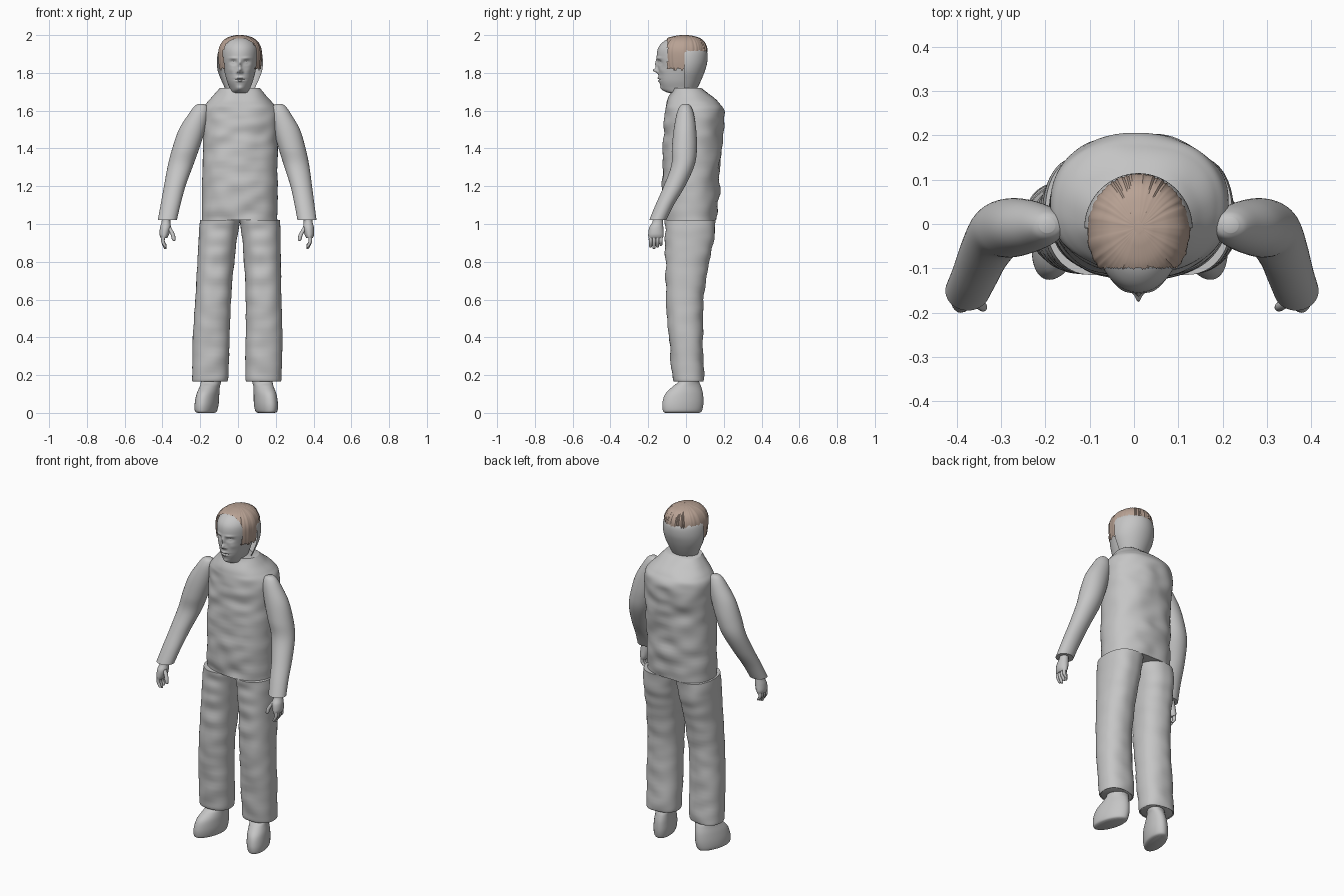
import bpy
import bmesh
from math import sin, cos, pi, exp, radians, copysign
from mathutils import Vector, noise

default_cube = bpy.data.objects.get("Cube")
if default_cube:
    bpy.data.objects.remove(default_cube, do_unlink=True)


def make_material(name, colour):
    material = bpy.data.materials.new(name)
    material.use_nodes = True
    material.diffuse_color = (*colour, 1)
    material.node_tree.nodes["Principled BSDF"].inputs["Base Color"].default_value = (*colour, 1)
    return material


GREY = make_material("plain grey", (.56, .56, .56))
BROWN = make_material("hair brown", (.48, .36, .295))


def smooth_rows(rows, steps):
    """Spline through the section rows."""
    padded = [rows[0], *rows, rows[-1]]
    result = []
    for i in range(len(rows) - 1):
        window = padded[i:i + 4]
        for step in range(steps):
            t = step / steps
            result.append([
                b + t * (c - a) / 2 + t * t * (2 * a - 5 * b + 4 * c - d) / 2
                + t ** 3 * (3 * b - a - 3 * c + d) / 2
                for a, b, c, d in zip(*window)])
    return result + [rows[-1]]


def loft(name, rows, material=GREY, sides=48, steps=6, power=2.0,
         shape=None, keep=None, capped=True):
    """Skin rings given as rows of (height, x min, x max, y min, y max)."""
    bm = bmesh.new()
    rings = []
    for z, x0, x1, y0, y1 in smooth_rows(rows, steps):
        ring = []
        for i in range(sides):
            angle = 2 * pi * i / sides
            u = copysign(abs(cos(angle)) ** (2 / power), cos(angle))
            v = copysign(abs(sin(angle)) ** (2 / power), sin(angle))
            p = Vector(((x0 + x1 + u * (x1 - x0)) / 2, (y0 + y1 + v * (y1 - y0)) / 2, z))
            ring.append(bm.verts.new(shape(p, u, v) if shape else p))
        rings.append(ring)
    for low, high in zip(rings, rings[1:]):
        for i in range(sides):
            j = (i + 1) % sides
            bm.faces.new((low[i], low[j], high[j], high[i]))
    if capped:
        bm.faces.new(rings[0])
        bm.faces.new(rings[-1])
    bmesh.ops.recalc_face_normals(bm, faces=bm.faces)
    if keep:
        unwanted = [f for f in bm.faces if not keep(f.calc_center_median())]
        bmesh.ops.delete(bm, geom=unwanted, context="FACES")
    mesh = bpy.data.meshes.new(name)
    bm.to_mesh(mesh)
    bm.free()
    mesh.materials.append(material)
    obj = bpy.data.objects.new(name, mesh)
    bpy.context.collection.objects.link(obj)
    bpy.ops.object.select_all(action="DESELECT")
    obj.select_set(True)
    bpy.context.view_layer.objects.active = obj
    bpy.ops.object.shade_smooth_by_angle(angle=radians(50))
    return obj


def pair(name, rows, shift, shape=None, **options):
    """Make a left part and its reflection, offset by a height rule."""
    def mirrored(p, u, v):
        q = shape(p, u, v) if shape else p.copy()
        q.x = shift(p.z) - q.x
        return q
    loft("left_" + name, rows, shape=shape, **options)
    loft("right_" + name, rows, shape=mirrored, **options)


def cloth(amount):
    """Gentle folds, stronger across than along the body."""
    def fold(p, u, v):
        n = noise.noise(Vector((p.x * 9, p.y * 9, p.z * 16)))
        return p + Vector((u * .4, v, 0)) * n * amount
    return fold


# Jacket body
loft("jacket", [
    (1.02, -.19, .21, -.115, .165), (1.2, -.19, .21, -.125, .175),
    (1.4, -.187, .21, -.12, .185), (1.52, -.187, .212, -.115, .2),
    (1.6, -.185, .21, -.11, .198), (1.64, -.165, .185, -.1, .175),
    (1.68, -.13, .15, -.088, .13), (1.72, -.095, .115, -.07, .085)],
    sides=96, steps=10, power=2.3, shape=cloth(.012))


# Trousers
def leg_shift(z):
    return .04 * z - .02


pair("trouser_leg", [
    (.17, .05, .22, -.06, .085), (.19, .04, .23, -.072, .095),
    (.4, .04, .235, -.09, .09), (.6, .04, .23, -.105, .092),
    (.8, .032, .227, -.108, .122), (.93, .02, .225, -.112, .15),
    (1.02, .01, .222, -.113, .162)],
    leg_shift, sides=64, steps=10, power=2.3, shape=cloth(.008))


# Shoes, with the toes turned out
def toe_out(p, u, v):
    return p + Vector((-p.y * .22, 0, 0))


pair("shoe", [
    (0, .105, .185, -.11, .07), (.01, .092, .2, -.122, .084),
    (.05, .085, .203, -.125, .092), (.1, .085, .197, -.11, .09),
    (.14, .085, .187, -.07, .08), (.165, .08, .185, -.04, .07),
    (.2, .08, .185, -.04, .07)], leg_shift, shape=toe_out)


# Sleeves
def arm_shift(z):
    return .05 * z - .06


pair("sleeve", [
    (1.02, .315, .416, -.195, -.105), (1.1, .3, .405, -.162, -.065),
    (1.2, .278, .392, -.118, -.005), (1.31, .243, .377, -.078, .045),
    (1.4, .215, .358, -.075, .058), (1.5, .188, .328, -.065, .054),
    (1.58, .175, .282, -.05, .042), (1.62, .18, .255, -.035, .028),
    (1.635, .2, .235, -.02, .015)], arm_shift)

# Hands: palm, four fingers and a thumb
pair("palm", [
    (.925, .362, .395, -.198, -.122), (.945, .352, .403, -.2, -.118),
    (.98, .345, .402, -.195, -.12), (1.01, .348, .395, -.178, -.122),
    (1.04, .345, .395, -.175, -.125)], arm_shift, sides=24)


def digit(name, path, radius):
    rows = [(z, x - radius * k, x + radius * k, y - radius * k, y + radius * k)
            for (x, y, z), k in zip(path, (.35, .85, 1, 1))]
    pair(name, rows, arm_shift, sides=12, steps=4)


for i, name in enumerate(("index", "middle", "ring", "little")):
    y = -.187 + i * .018
    tip = .868 + .008 * abs(i - 1)
    digit(name + "_finger", [(.368, y, tip), (.37, y, tip + .006),
                             (.383, y, .91), (.379, y, .95)], .0095)
digit("thumb", [(.325, -.188, .91), (.326, -.188, .917),
                (.333, -.183, .945), (.356, -.17, .985)], .011)

# Face features: side offset, height, width, tallness, push forward
FEATURES = [
    (0, 1.845, .009, .022, .012), (0, 1.813, .011, .012, .027),
    (.013, 1.804, .007, .006, .008), (.035, 1.856, .017, .011, -.014),
    (.035, 1.854, .011, .006, .008), (.035, 1.878, .022, .006, .005),
    (0, 1.773, .02, .005, .008), (0, 1.765, .025, .0025, -.007),
    (0, 1.757, .017, .005, .008), (0, 1.718, .02, .012, .008),
    (.048, 1.815, .016, .016, .004)]
MIDDLE = .01


def face(p, u, v):
    if v >= 0:
        return p
    side = abs(p.x - MIDDLE)
    push = sum(depth * exp(-((side - x) / w) ** 2 - ((p.z - z) / h) ** 2)
               for x, z, w, h, depth in FEATURES)
    return p - Vector((0, push, 0))


# Head and neck
loft("head", [
    (1.62, -.05, .07, -.05, .06), (1.68, -.045, .065, -.055, .055),
    (1.7, -.04, .06, -.108, .055), (1.72, -.045, .065, -.128, .06),
    (1.76, -.06, .08, -.143, .07), (1.82, -.075, .095, -.148, .085),
    (1.88, -.085, .105, -.155, .098), (1.93, -.084, .104, -.148, .098),
    (1.965, -.065, .085, -.12, .08), (1.985, -.035, .055, -.08, .045),
    (1.99, -.005, .025, -.03, .01)],
    sides=160, steps=12, shape=face)

# Smooth shell around the back of the head
loft("head_back", [
    (1.71, -.065, .085, -.075, .055), (1.76, -.088, .108, -.1, .08),
    (1.81, -.107, .127, -.12, .1), (1.86, -.112, .132, -.13, .113),
    (1.91, -.105, .125, -.13, .112), (1.94, -.085, .105, -.1, .09)],
    sides=64, keep=lambda c: c.y > -.01, capped=False)


# Hair cap with combed strands
def strands(p, u, v):
    ridge = .0015 * sin(70 * u) + .002 * noise.noise(Vector((u, v, 0)) * 14)
    return p + Vector((u, v, 0)) * ridge


def hair_area(c):
    ragged = .012 * noise.noise(Vector((c.x * 60, c.y * 60, 0)))
    if c.y < -.1 + ragged * .5:
        return False
    return c.z > (1.82 if c.y < 0 else 1.915) + ragged


loft("hair", [
    (1.8, -.096, .116, -.13, .1), (1.86, -.104, .124, -.142, .108),
    (1.92, -.104, .124, -.146, .113), (1.96, -.088, .108, -.128, .1),
    (1.985, -.06, .08, -.095, .072), (1.997, -.025, .045, -.05, .03),
    (2, -.002, .022, -.02, .004)],
    BROWN, sides=128, steps=10, shape=strands, keep=hair_area)
